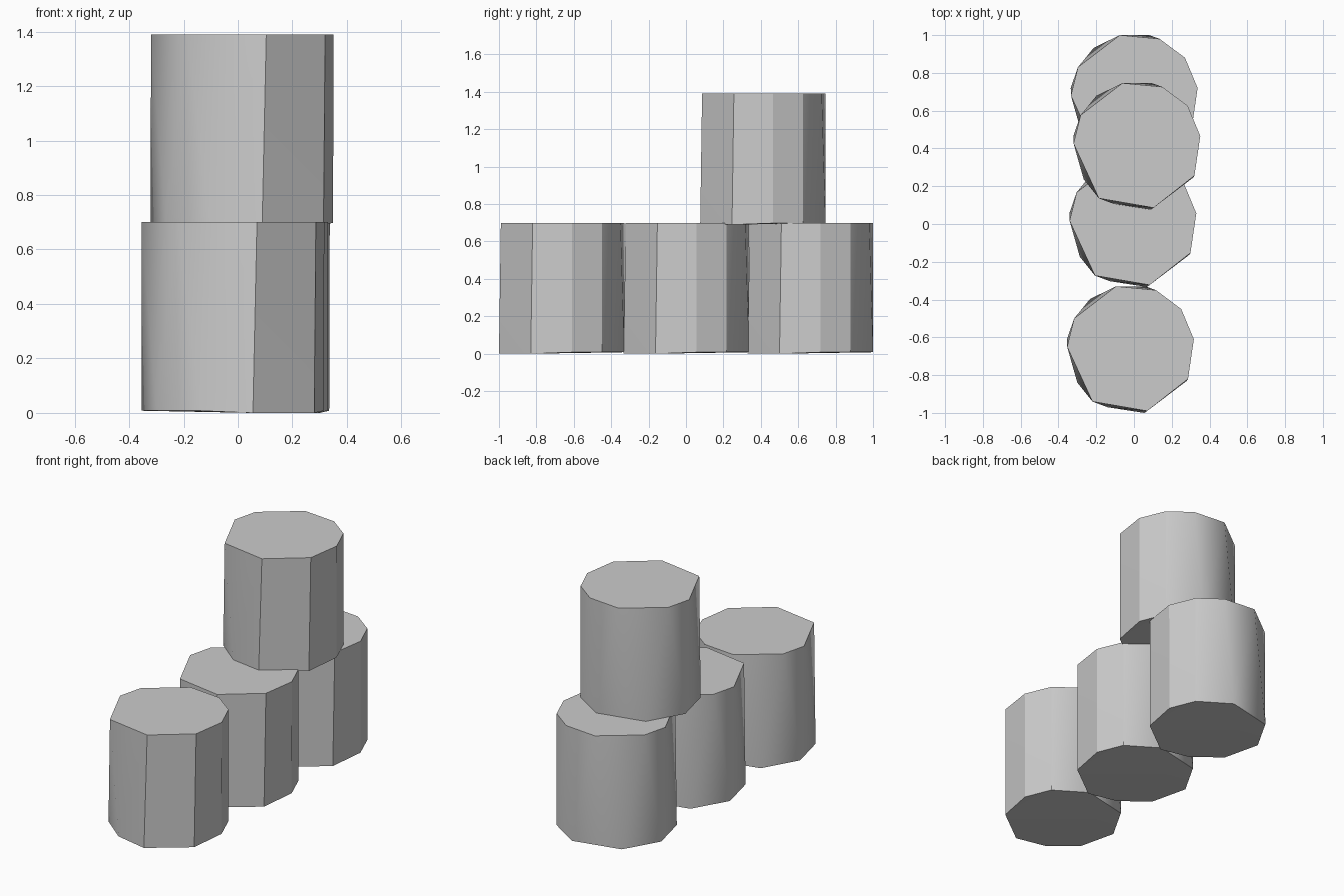
import bpy, bmesh

if "Cube" in bpy.data.objects:
    bpy.data.objects.remove(bpy.data.objects["Cube"])

# Outlines of one can around its own corner count, counter-clockwise
TOP = [(.07, -.99), (.286, -.82), (.317, -.61), (.25, -.45), (.116, -.35),
       (-.095, -.33), (-.317, -.50), (-.354, -.65), (-.22, -.94)]
BOTTOM = [(.055, -1.0), (.28, -.83), (.315, -.61), (.25, -.45), (.06, -.33),
          (-.233, -.397), (-.355, -.61), (-.30, -.84), (-.14, -.97)]
HEIGHT = 0.70

grey = bpy.data.materials.new("plain grey")
grey.diffuse_color = (0.6, 0.6, 0.6, 1)
grey.use_nodes = True
grey.node_tree.nodes["Principled BSDF"].inputs["Base Color"].default_value = grey.diffuse_color


def can(name, offset):
    """Rough nine-sided can: the hull of a top and a slightly twisted bottom outline."""
    bm = bmesh.new()
    for x, y in TOP:
        bm.verts.new((x, y, HEIGHT))
    for i, (x, y) in enumerate(BOTTOM):
        bm.verts.new((x, y, 0.0 if i < 2 else 0.008))
    bmesh.ops.convex_hull(bm, input=bm.verts[:])
    bmesh.ops.recalc_face_normals(bm, faces=bm.faces[:])
    mesh = bpy.data.meshes.new(name)
    bm.to_mesh(mesh)
    bm.free()
    mesh.materials.append(grey)
    obj = bpy.data.objects.new(name, mesh)
    obj.location = offset
    bpy.context.collection.objects.link(obj)
    bpy.context.view_layer.objects.active = obj
    obj.select_set(True)
    bpy.ops.object.shade_smooth_by_angle(angle=0.52)
    obj.select_set(False)


# Three cans in a row, one stacked across the back two
can("front_can", (0, 0, 0))
can("middle_can", (.013, .667, 0))
can("back_can", (.02, 1.33, 0))
can("stacked_can", (.034, 1.076, .69))
